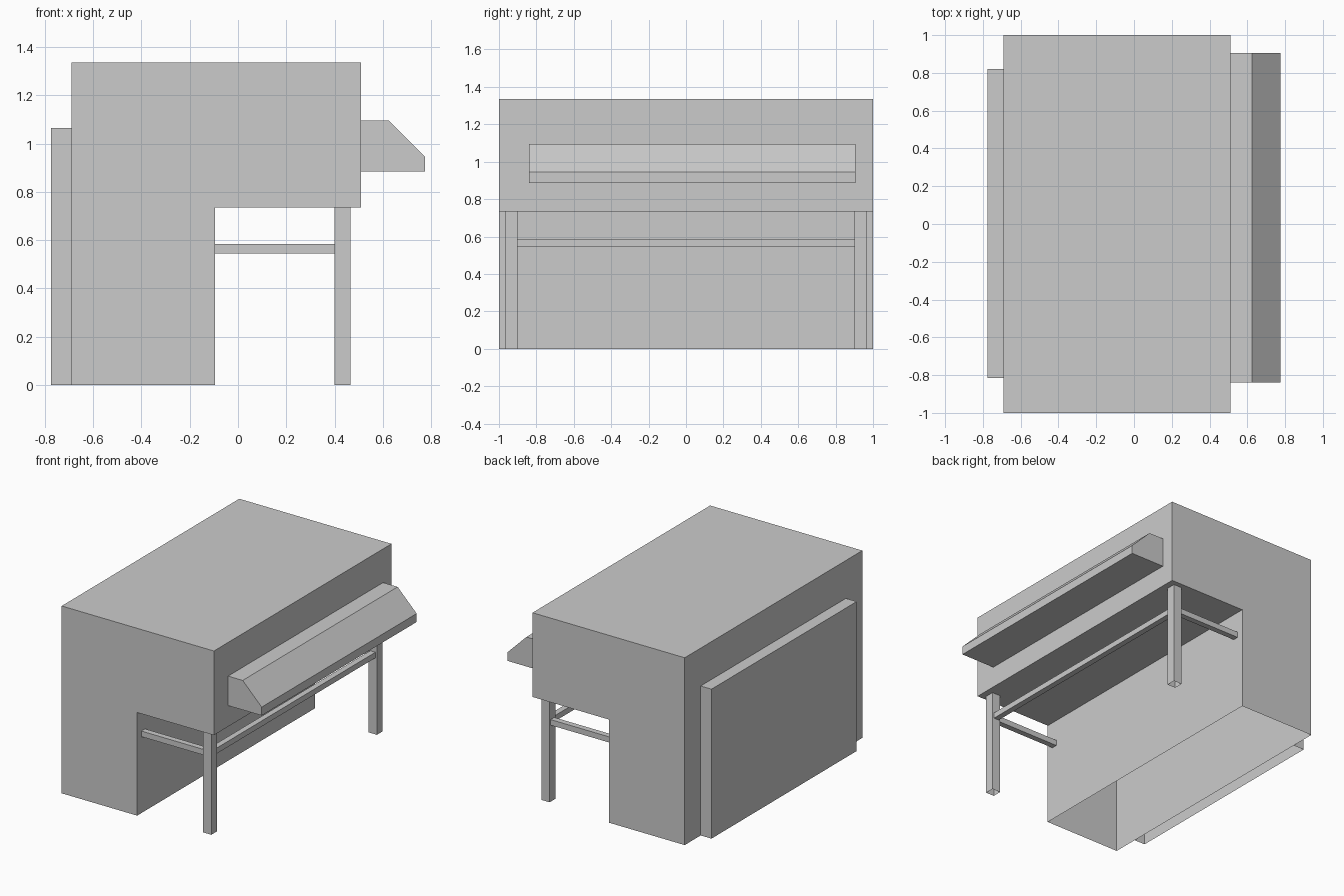
import bpy
import bmesh

cube = bpy.data.objects.get("Cube")
if cube:
    bpy.data.objects.remove(cube, do_unlink=True)

# One flat grey for the whole model
grey = bpy.data.materials.new("light_grey")
grey.use_nodes = True
colour = (0.6, 0.6, 0.6, 1)
grey.diffuse_color = colour
grey.node_tree.nodes["Principled BSDF"].inputs["Base Color"].default_value = colour


def extrude_profile(name, profile, y0, y1, open_base=False):
    """Sweep an (x, z) outline from y0 to y1; open_base leaves out the ground face."""
    bm = bmesh.new()
    outline = bm.faces.new([bm.verts.new((x, y0, z)) for x, z in profile])
    swept = bmesh.ops.extrude_face_region(bm, geom=[outline], use_keep_orig=True)["geom"]
    moved = [v for v in swept if isinstance(v, bmesh.types.BMVert)]
    bmesh.ops.translate(bm, verts=moved, vec=(0, y1 - y0, 0))
    bmesh.ops.recalc_face_normals(bm, faces=bm.faces)
    if open_base:
        ground = [f for f in bm.faces if all(v.co.z < 0.001 for v in f.verts)]
        bmesh.ops.delete(bm, geom=ground, context="FACES_ONLY")
    mesh = bpy.data.meshes.new(name)
    bm.to_mesh(mesh)
    bm.free()
    mesh.materials.append(grey)
    obj = bpy.data.objects.new(name, mesh)
    bpy.context.collection.objects.link(obj)
    return obj


def box(name, x, y, z, open_base=False):
    profile = [(x[0], z[0]), (x[1], z[0]), (x[1], z[1]), (x[0], z[1])]
    return extrude_profile(name, profile, y[0], y[1], open_base)


back, front, wall = -0.69, 0.51, -0.095
top, overhang = 1.335, 0.735

# Main body with its overhanging upper part
extrude_profile("main_body", [(back, 0), (wall, 0), (wall, overhang),
                              (front, overhang), (front, top), (back, top)],
                -1, 1, open_base=True)

# Shallow panel on the rear wall
box("rear_panel", (-0.775, back), (-0.815, 0.82), (0, 1.065), open_base=True)

# Long bay with a sloping front
extrude_profile("sloped_bay", [(front, 0.885), (0.775, 0.885), (0.775, 0.945),
                               (0.625, 1.095), (front, 1.095)], -0.84, 0.905)

# Posts and the side rails that tie them to the wall
leg_x = (0.40, 0.465)
rail_z = (0.545, 0.585)
for label, side in (("front", -1), ("back", 1)):
    leg_y = sorted((side * 0.90, side * 0.965))
    rail_y = sorted((side * 0.912, side * 0.953))
    box(label + "_leg", leg_x, leg_y, (0, overhang), open_base=True)
    box(label + "_side_rail", (wall, leg_x[0]), rail_y, rail_z)

# Long rail between the posts
box("long_rail", (0.412, 0.453), (-0.90, 0.90), rail_z)
